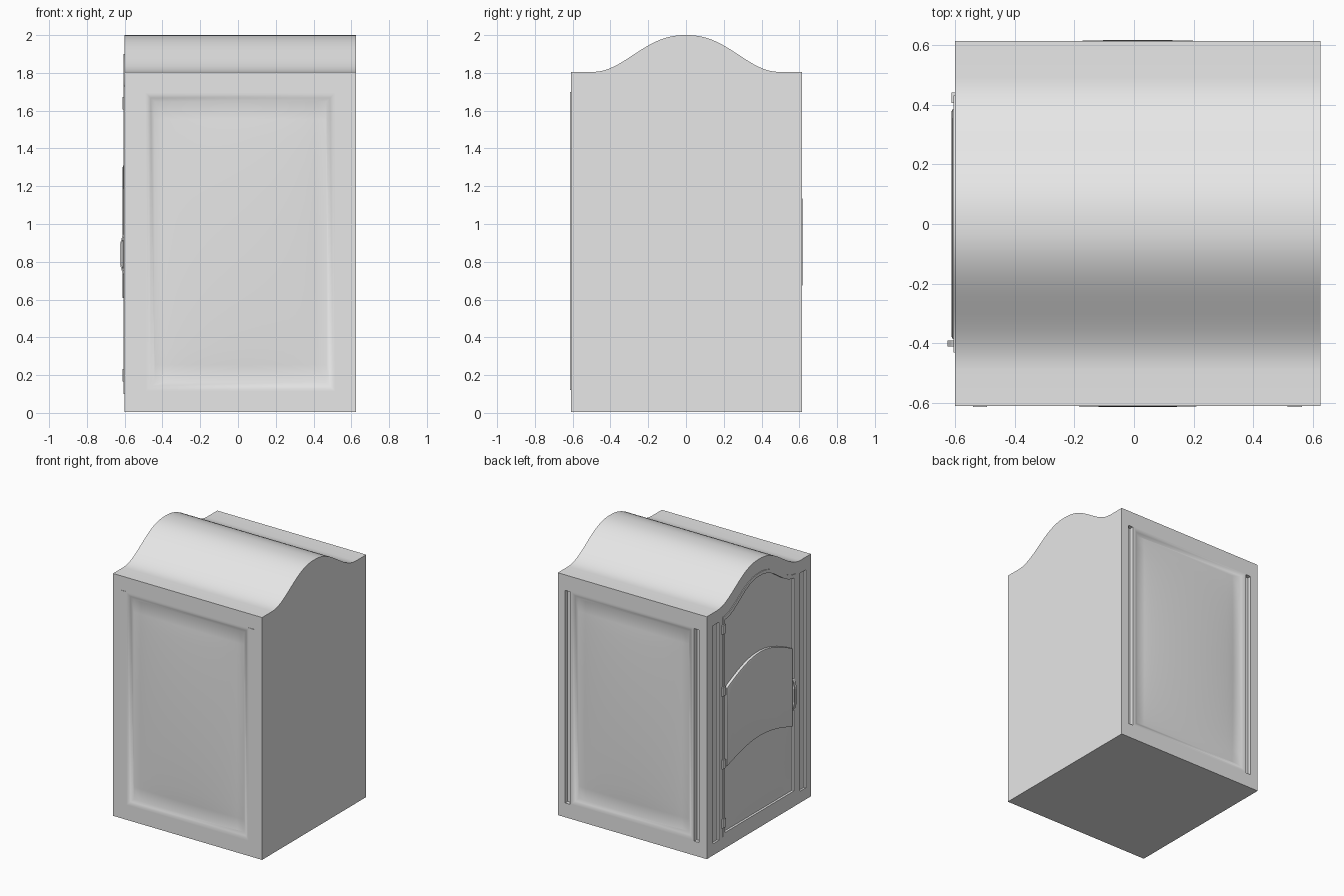
import bpy, bmesh, math

if "Cube" in bpy.data.objects:
    bpy.data.objects.remove(bpy.data.objects["Cube"])

GREY = (0.8, 0.8, 0.8, 1)
mat = bpy.data.materials.new("plain grey")
mat.use_nodes = True
mat.diffuse_color = GREY
mat.node_tree.nodes["Principled BSDF"].inputs["Base Color"].default_value = GREY

LEFT, RIGHT, FRONT, BACK = -0.6, 0.625, -0.61, 0.613
BASE, EAVE, TOP = 0.004, 1.805, 2.0


def finish(name, bm):
    bmesh.ops.recalc_face_normals(bm, faces=bm.faces)
    mesh = bpy.data.meshes.new(name)
    bm.to_mesh(mesh)
    bm.free()
    obj = bpy.data.objects.new(name, mesh)
    bpy.context.collection.objects.link(obj)
    mesh.materials.append(mat)
    return obj


def smooth(obj):
    bpy.ops.object.select_all(action='DESELECT')
    bpy.context.view_layer.objects.active = obj
    obj.select_set(True)
    bpy.ops.object.shade_smooth_by_angle(angle=math.radians(38))


def prism(outline, x0, x1):
    """Extrude a y-z outline along x."""
    bm = bmesh.new()
    face = bm.faces.new([bm.verts.new((x0, y, z)) for y, z in outline])
    ext = bmesh.ops.extrude_face_region(bm, geom=[face])["geom"]
    for v in ext:
        if isinstance(v, bmesh.types.BMVert):
            v.co.x = x1
    bmesh.ops.recalc_face_normals(bm, faces=bm.faces)
    return bm


def box(name, x, y, z):
    outline = [(y[0], z[0]), (y[1], z[0]), (y[1], z[1]), (y[0], z[1])]
    return finish(name, prism(outline, *x))


def ogee(half, low, high, steps=24):
    """Bell-shaped curve running from +half to -half in y."""
    pts = []
    for i in range(steps + 1):
        y = half * (1 - 2 * i / steps)
        t = (abs(y) / half) ** 1.15
        pts.append((y, low + (high - low) * (1 + math.cos(math.pi * t)) / 2))
    return pts


def arc(half, low, high, steps=20):
    return [(half * (1 - 2 * i / steps),
             low + (high - low) * math.sin(math.pi * i / steps)) for i in range(steps + 1)]


def bulge(bm, face, height):
    """Turn a rectangular face into a softly pillowed grid."""
    n = face.normal.copy()
    rim = list(face.verts)
    centre = face.calc_center_median()
    half = [max(abs(v.co[a] - centre[a]) for v in rim) for a in range(3)]
    res = bmesh.ops.subdivide_edges(bm, edges=list(face.edges), cuts=15, use_grid_fill=True)
    for v in {g for g in res["geom_inner"] if isinstance(g, bmesh.types.BMVert)}:
        lift = height
        for a in range(3):
            if half[a] > 0.01:
                lift *= max(0, 1 - ((v.co[a] - centre[a]) / half[a]) ** 2) ** 0.7
        v.co += n * lift


# Cabinet body with curved roof and pillowed front and back panels
outline = [(FRONT, BASE), (BACK, BASE), (BACK, EAVE)] + ogee(0.49, EAVE, TOP, 36) + [(FRONT, EAVE)]
bm = prism(outline, LEFT, RIGHT)
sides = [f for f in bm.faces if abs(f.normal.y) > 0.99]
for f in sides:
    for width, depth in ((0.11, 0), (0.01, 0), (0.018, -0.01), (0.02, -0.008)):
        bmesh.ops.inset_region(bm, faces=[f], thickness=width, depth=depth, use_even_offset=True)
    f.normal_update()
    bulge(bm, f, 0.022)
body = finish("cabinet_body", bm)

# Cutters for the back slots, the side channels and the door recess
door_low, door_half = 0.1, 0.43


def door_outline(inset):
    h = door_half - inset
    return [(-h, door_low + inset), (h, door_low + inset)] + ogee(h, 1.73 - inset, 1.9 - inset)


cutters = [box("slot_cutter", (x, x + 0.04), (BACK - 0.03, BACK + 0.1), (0.11, 1.69))
           for x in (-0.537, 0.524)]
cutters += [box("channel_cutter", (LEFT - 0.1, LEFT + 0.015), (y, y + 0.07), (0.09, 1.71))
            for y in (-0.55, 0.47)]
cutters.append(finish("door_cutter", prism(door_outline(0.02), LEFT - 0.1, LEFT + 0.012)))
bpy.context.view_layer.objects.active = body
for c in cutters:
    mod = body.modifiers.new("cut", 'BOOLEAN')
    mod.operation = 'DIFFERENCE'
    mod.solver = 'EXACT'
    mod.object = c
    bpy.ops.object.modifier_apply(modifier=mod.name)
for c in cutters:
    bpy.data.objects.remove(c)
smooth(body)

# Raised strips beside the front panel
for side, x in (("right", -0.54), ("left", 0.515)):
    box("front_strip_" + side, (x, x + 0.048), (FRONT - 0.003, FRONT + 0.01), (0.12, 1.7))

# Arched trim around the door
bm = bmesh.new()
loops = []
for inset, x in ((0, LEFT + 0.01), (0, LEFT - 0.005), (0.024, LEFT - 0.005), (0.024, LEFT + 0.013)):
    loops.append([bm.verts.new((x, y, z)) for y, z in door_outline(inset)])
count = len(loops[0])
for a, b in zip(loops, loops[1:] + loops[:1]):
    for i in range(count):
        j = (i + 1) % count
        bm.faces.new((a[i], a[j], b[j], b[i]))
smooth(finish("door_trim", bm))

# Pillowed lower door panel
bm = prism([(-0.385, 0.15), (0.385, 0.15), (0.385, 0.72), (-0.385, 0.72)], LEFT + 0.014, LEFT + 0.009)
face = min(bm.faces, key=lambda f: f.calc_center_median().x)
bulge(bm, face, 0.012)
smooth(finish("lower_door_panel", bm))

# Arched middle door panel, with a stepped face
mid = arc(0.385, 1.19, 1.31) + arc(0.385, 0.61, 0.69)[::-1]
bm = prism(mid, LEFT + 0.013, LEFT - 0.008)
face = min(bm.faces, key=lambda f: f.calc_center_median().x)
bmesh.ops.inset_region(bm, faces=[face], thickness=0.012, depth=0.003)
smooth(finish("middle_door_panel", bm))

# Door hinges
for i, z in enumerate((0.2, 0.64, 1.18, 1.64)):
    box("hinge_%d" % (i + 1), (LEFT - 0.011, LEFT), (0.405, 0.44), (z - 0.033, z + 0.033))

# Door handle bowed outwards
bm = bmesh.new()
out = [(0, 0.72), (0.012, 0.74), (0.025, 0.79), (0.025, 0.89), (0.012, 0.94), (0, 0.96)]
inner = [(max(0, d - 0.008), z) for d, z in out[1:-1]]
rows = [[bm.verts.new((LEFT - d, y, z)) for d, z in out + inner[::-1]] for y in (-0.41, -0.39)]
bm.faces.new(rows[0])
bm.faces.new(rows[1][::-1])
for i in range(len(rows[0])):
    j = (i + 1) % len(rows[0])
    bm.faces.new((rows[0][j], rows[0][i], rows[1][i], rows[1][j]))
finish("door_handle", bm)
